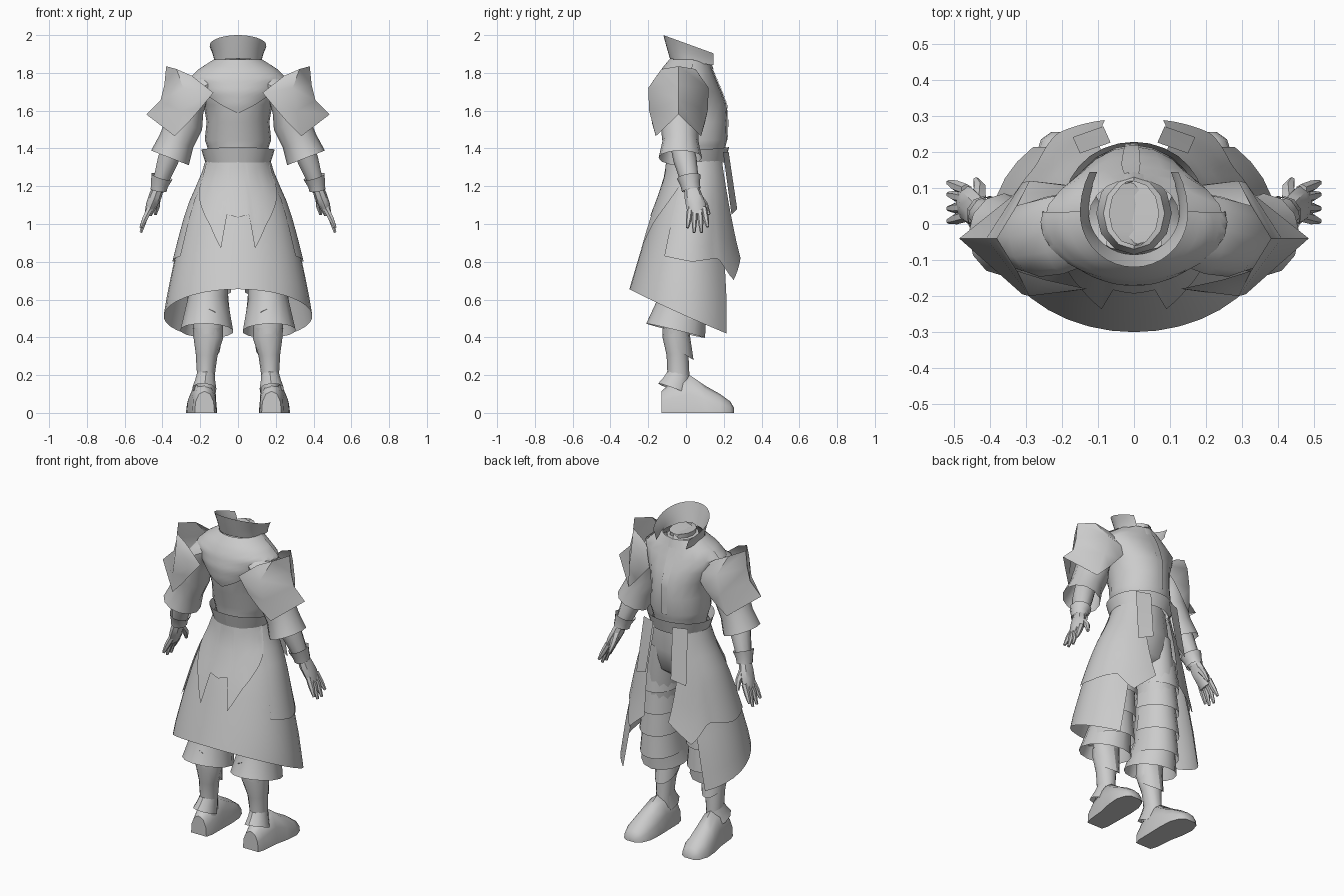
import bpy, bmesh, math
from mathutils import Vector

cube = bpy.data.objects.get("Cube")
if cube:
    bpy.data.objects.remove(cube, do_unlink=True)

grey = bpy.data.materials.new("plain grey")
grey.use_nodes = True
grey.diffuse_color = (0.6, 0.6, 0.6, 1)
bsdf = next(n for n in grey.node_tree.nodes if n.type == 'BSDF_PRINCIPLED')
bsdf.inputs["Base Color"].default_value = (0.6, 0.6, 0.6, 1)
bsdf.inputs["Roughness"].default_value = 0.8


def lerp(table, x):
    """Read a sorted table of (key, values...) at x."""
    if x <= table[0][0]:
        return table[0][1:]
    for a, b in zip(table, table[1:]):
        if x <= b[0]:
            t = (x - a[0]) / (b[0] - a[0])
            return tuple(p + (q - p) * t for p, q in zip(a[1:], b[1:]))
    return table[-1][1:]


def build(name, rows, closed=False, caps=False, mirror=False, angle=40):
    """Skin rows of points into a sheet or a tube."""
    bm = bmesh.new()
    grid = [[bm.verts.new(p) for p in row] for row in rows]
    n = len(rows[0])
    for a, b in zip(grid, grid[1:]):
        for i in range(n if closed else n - 1):
            j = (i + 1) % n
            bm.faces.new((a[i], a[j], b[j], b[i]))
    if caps:
        bm.faces.new(grid[0])
        bm.faces.new(grid[-1])
    bmesh.ops.recalc_face_normals(bm, faces=bm.faces)
    mesh = bpy.data.meshes.new(name)
    bm.to_mesh(mesh)
    bm.free()
    mesh.materials.append(grey)
    ob = bpy.data.objects.new(name, mesh)
    bpy.context.collection.objects.link(ob)
    bpy.ops.object.select_all(action='DESELECT')
    ob.select_set(True)
    bpy.context.view_layer.objects.active = ob
    bpy.ops.object.shade_smooth_by_angle(angle=math.radians(angle))
    if mirror:
        ob.modifiers.new("mirror", 'MIRROR')


def sheet(name, nu, nv, f, **kw):
    build(name, [[f(i / nu, j / nv) for i in range(nu + 1)] for j in range(nv + 1)], **kw)


def tube(name, path, sides=10, caps=False, mirror=True):
    """Path of (x, y, z, radius along y, radius across)."""
    pts = [Vector(p[:3]) for p in path]
    rows = []
    for i, p in enumerate(path):
        d = (pts[min(i + 1, len(pts) - 1)] - pts[max(i - 1, 0)]).normalized()
        u = Vector((0, 1, 0))
        u = (u - d * d.dot(u)).normalized()
        v = d.cross(u)
        rows.append([pts[i] + u * p[3] * math.cos(a) + v * p[4] * math.sin(a)
                     for a in (math.tau * k / sides for k in range(sides))])
    build(name, rows, closed=True, caps=caps, mirror=mirror)


def around(table, deg, z, scale=1.0):
    """Point on a body section; degrees run from the -y side."""
    w, front, back = lerp(table, z)
    a = math.radians(deg)
    yc, d = (front + back) / 2, (front - back) / 2
    return (w * scale * math.sin(a), yc - d * scale * math.cos(a), z)


# Sections: height, half width, y at the toe side, y at the heel side
TORSO = [(1.36, .15, .2, -.1), (1.415, .165, .21, -.105), (1.445, .176, .218, -.112),
         (1.54, .166, .22, -.135), (1.63, .182, .215, -.16), (1.7, .22, .19, -.165),
         (1.77, .25, .16, -.15), (1.82, .2, .14, -.125), (1.87, .125, .125, -.085)]
SKIRT = [(.42, .41, .3, -.34), (.655, .37, .28, -.3), (.84, .33, .25, -.245),
         (1.02, .285, .235, -.19), (1.13, .25, .225, -.15), (1.24, .2, .215, -.115),
         (1.34, .165, .205, -.1)]

# Torso and shoulder mantle
heights = [z for z, *_ in TORSO]
build("bodice", [[around(TORSO, k * 18, z) for k in range(20)] for z in heights], closed=True)
MANTLE = [(0, 1.585), (28, 1.63), (45, 1.67), (58, 1.69), (100, 1.74)]


def mantle(u, v):
    deg = (u * 2 - 1) * 100
    low = lerp(MANTLE, abs(deg))[0]
    return around(TORSO, deg, low + (1.87 - low) * v, 1.04)


sheet("shoulder_mantle", 40, 14, mantle)
sheet("chest_placket", 2, 12, lambda u, v: around(TORSO, 176 + u * 12, 1.445 + .38 * v, 1.025))


# Flared collar and inner neck band
def collar(u, v):
    a = math.radians((u * 2 - 1) * 125)
    d = (.115 + .035 * v) if math.cos(a) > 0 else .2
    y = .03 - d * math.cos(a)
    top = 2.0 - .1 * (y + .12) / .275
    base = 1.875 - .03 * (y + .085) / .2
    return ((.125 + .025 * v ** 1.5) * math.sin(a), y, base + (top - base) * v)


sheet("collar", 24, 4, collar)
tube("neck_band", [(0, .03, 1.82, .115, .105), (0, .03, 1.87, .1, .085), (0, .03, 1.9, .09, .07),
                   (0, .03, 1.84, .085, .065)], 12, mirror=False)


# Belt: a flat band, wider at its top edge
def belt(u, v):
    a = math.tau * u
    return ((.195 - .026 * v) * math.sin(a), .05 - (.178 - .02 * v) * math.cos(a),
            1.395 - .08 * v + .012 * math.cos(a) ** 2)


sheet("belt", 28, 2, belt)


# Long coat skirt, open on the toe side, hem sloping down
def skirt(u, v):
    deg = (u * 2 - 1) * (150 - 13 * v)
    low = .655 - .235 * (1 - math.cos(math.radians(deg))) / 1.737
    return around(SKIRT, deg, 1.35 + (low - 1.35) * v)


sheet("coat_skirt", 28, 9, skirt)

# Notched tail flap
TAIL = [(0, 1.035), (12, 1.05), (9.9 + 5.6, .87), (30, 1.0), (62, 1.19), (70, 1.32)]


def tail(u, v):
    deg = (u * 2 - 1) * 70
    low = lerp(TAIL, abs(deg))[0]
    return around(SKIRT, deg, 1.35 + (low - 1.35) * v, 1.015 + .025 * v)


sheet("tail_flap", 72, 6, tail)

# Side panels whose inner corners hang free
HIP = [(63, .83), (97, .8), (130, .82), (147, .7), (168, .82)]


def hip(u, v):
    low = lerp(HIP, 63 + 105 * u)[0]
    deg = 63 + (88 + 17 * v) * u
    flare = max(0, (deg - 125) / 43) * v
    return around(SKIRT, deg, 1.35 + (low - 1.35) * v, 1.015 + .012 * v + .138 * flare)


sheet("hip_panels", 26, 7, hip, mirror=True)

# Belt tails lying on the panels
sheet("belt_tails", 2, 4, lambda u, v: (.065 + .085 * u + .02 * v, .226 + .045 * v - .03 * u,
                                        1.38 - .3 * v - .03 * u * v), mirror=True)

# Pauldrons: folded shells with a ridge, flaring at top and bottom
half = [[(.245, .115, 1.785), (.325, .09, 1.82), (.38, 0, 1.835)],
        [(.13, .14, 1.695), (.29, .16, 1.72), (.39, 0, 1.735)],
        [(.2, .15, 1.61), (.31, .155, 1.6), (.41, 0, 1.655)],
        [(.265, .14, 1.535), (.335, .12, 1.465), (.485, 0, 1.58)]]
rows = [[(x, -.04 - y, z) for x, y, z in r] + [(x, -.04 + y, z) for x, y, z in r[-2::-1]] for r in half]
build("pauldrons", rows, mirror=True, angle=62)

# Arms
tube("sleeves", [(.11, 0, 1.76, .1, .07), (.21, -.02, 1.71, .12, .07), (.265, -.035, 1.62, .112, .088),
                 (.285, -.035, 1.53, .1, .1), (.325, -.03, 1.44, .095, .095),
                 (.36, -.03, 1.35, .115, .107)], 12)
tube("forearms", [(.325, -.03, 1.45, .06, .06), (.37, -.005, 1.34, .062, .058),
                  (.425, .03, 1.18, .042, .036)], 10)
tube("wrist_cuffs", [(.403, .015, 1.25, .064, .06), (.415, .022, 1.21, .052, .048),
                     (.42, .028, 1.18, .05, .045)], 10)
tube("palms", [(.42, .028, 1.2, .037, .03), (.437, .038, 1.15, .047, .034), (.458, .052, 1.1, .052, .03),
               (.475, .06, 1.05, .046, .02)], 8, True)
for name, base, tip, z in [("little_fingers", .022, .008, .98), ("ring_fingers", .046, .043, .955),
                           ("middle_fingers", .071, .082, .955), ("index_fingers", .095, .115, .985)]:
    tube(name, [(.465, base, 1.085, .016, .018), (.492, (base + tip) / 2, 1.03, .016, .016),
                (.514, tip, z, .008, .008)], 6, True)
tube("thumbs", [(.43, .06, 1.15, .022, .022), (.428, .1, 1.1, .018, .018),
                (.438, .122, 1.05, .009, .009)], 6, True)

# Trousers with flared, tilted hems
tube("pelvis", [(0, .05, 1.36, .13, .15), (0, .04, 1.2, .14, .19), (0, .03, 1.06, .12, .19),
                (0, .03, 1.0, .05, .1)], 14, True, False)
tube("trousers", [(.1, .04, 1.2, .12, .09), (.125, .03, 1.0, .125, .105), (.15, .005, .78, .125, .105),
                  (.16, -.015, .6, .128, .108), (.165, -.055, .435, .16, .142)], 14)


# Overlapping thigh plates
def plate(top):
    def f(u, v):
        a = math.radians(-100 + 200 * u)
        r = .122 + .022 * v
        z = top - .16 * v - .02 * math.cos(a) * v
        cx = .16 - .05 * max(0, z - .6)
        return (cx + r * .85 * math.sin(a), .005 + .05 * (z - .7) + r * math.cos(a), z)
    return f


for i in range(4):
    sheet("thigh_plates_%d" % (i + 1), 10, 2, plate(1.08 - .14 * i), mirror=True)

# Small chevrons on the trouser hems
sheet("hem_chevrons", 4, 1, lambda u, v: (.12 + .07 * u, -.168 - .005 * v,
      .525 + .015 * (1 - abs(2 * u - 1)) + .01 * v), mirror=True)

# Shins with pointed boot tops
tube("shins", [(.16, -.05, .5, .07, .08), (.157, -.058, .4, .066, .079), (.166, -.045, .31, .058, .058),
               (.17, -.04, .2, .058, .047), (.172, -.04, .1, .06, .05)], 12)


def boot_top(u, v):
    a = math.tau * u
    y = math.cos(a)
    low = .35 - .07 * y
    r = .07 + .025 * v * max(0, y)
    return (.16 + (.08 - .012 * v) * math.sin(a), -.055 + r * y, .45 + (low - .45) * v)


sheet("boot_tops", 16, 2, boot_top, mirror=True)
tube("ankle_flaps", [(.17, -.04, .205, .06, .049), (.174, -.05, .165, .073, .056),
                     (.178, -.065, .125, .088, .066)], 10)

# Shoes: arched sections from heel to toe
shoe = [(-.13, .177, .052, .115), (-.09, .178, .064, .15), (.02, .182, .07, .2), (.1, .19, .08, .145),
        (.18, .196, .08, .1), (.235, .198, .06, .06), (.255, .2, .03, .025)]
arch = [(-1, 0), (-.92, .5), (-.58, .86), (0, 1), (.58, .86), (.92, .5), (1, 0)]
build("shoes", [[(cx + w * a, y, h * b) for a, b in arch] for y, cx, w, h in shoe],
      closed=True, caps=True, mirror=True, angle=50)
